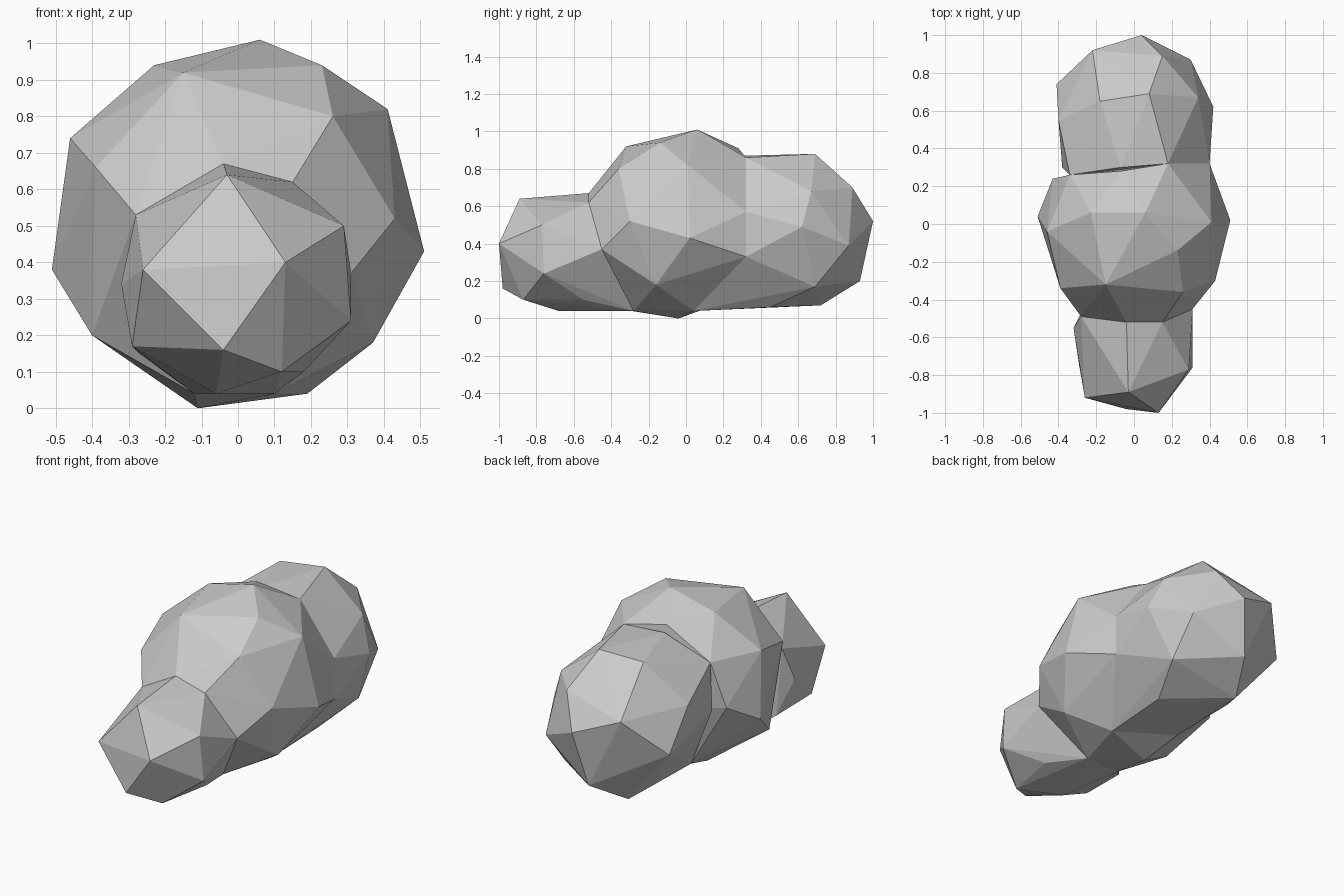
import bpy
import bmesh

default_cube = bpy.data.objects.get("Cube")
if default_cube:
    bpy.data.objects.remove(default_cube, do_unlink=True)


def make_material(name, colour):
    material = bpy.data.materials.new(name)
    material.use_nodes = True
    material.diffuse_color = colour
    material.node_tree.nodes["Principled BSDF"].inputs["Base Color"].default_value = colour
    return material


stone = make_material("stone grey", (0.6, 0.6, 0.6, 1))


def make_lump(name, corners):
    """Flat-faced boulder: the convex hull of a few corner points."""
    hull = bmesh.new()
    for corner in corners:
        hull.verts.new(corner)
    result = bmesh.ops.convex_hull(hull, input=hull.verts)

    # Drop any corner swallowed by the hull
    unused = {item for item in result["geom_interior"] + result["geom_unused"]
              if isinstance(item, bmesh.types.BMVert)}
    bmesh.ops.delete(hull, geom=list(unused), context="VERTS")
    bmesh.ops.recalc_face_normals(hull, faces=hull.faces)

    mesh = bpy.data.meshes.new(name)
    hull.to_mesh(mesh)
    hull.free()
    mesh.materials.append(stone)
    lump = bpy.data.objects.new(name, mesh)
    bpy.context.collection.objects.link(lump)
    return lump


# Corners shared where the lumps meet
front_joint = [(-.04, -.52, .67), (.15, -.52, .62), (-.28, -.49, .53),
               (.31, -.45, .37), (.1, -.28, .04), (-.12, -.29, .04)]
back_joint = [(.18, .32, .86), (-.34, .26, .75), (.4, .32, .57),
              (.4, .32, .33), (.19, .04, .04), (-.16, .18, .08)]

# Large middle lump
make_lump("middle_lump", front_joint + back_joint + [
    (.06, .06, 1.01), (-.15, -.32, .92), (.23, -.14, .94), (-.23, .06, .94),
    (.26, -.36, .8), (.41, .01, .82), (.43, -.3, .52), (.51, .02, .43),
    (-.46, -.04, .74), (-.39, -.34, .66), (-.51, .04, .38), (-.4, -.2, .2),
    (-.11, -.04, 0), (.37, -.16, .18), (-.07, .28, .91), (-.43, .24, .5)])

# Small front lump
make_lump("front_lump", front_joint + [
    (-.03, -.89, .64), (-.26, -.92, .38), (.13, -1, .4), (-.04, -.98, .16),
    (-.29, -.75, .17), (.12, -.87, .1), (.31, -.76, .24), (.29, -.77, .5),
    (-.32, -.55, .34), (-.06, -.68, .04), (.18, -.55, .1), (-.27, -.45, .15)])

# Medium back lump, dipping slightly where it meets the middle
make_lump("back_lump", back_joint + [
    (.04, 1, .52), (.15, .89, .7), (.08, .69, .88), (-.18, .65, .86),
    (.34, .67, .68), (.42, .62, .49), (.3, .87, .39), (-.02, .93, .2),
    (-.13, .72, .07), (.3, .69, .17), (-.22, .92, .62), (-.41, .74, .41),
    (-.4, .55, .63), (-.2, .57, .12), (.2, .45, .06),
    (-.07, .3, .87), (-.38, .3, .5)])
